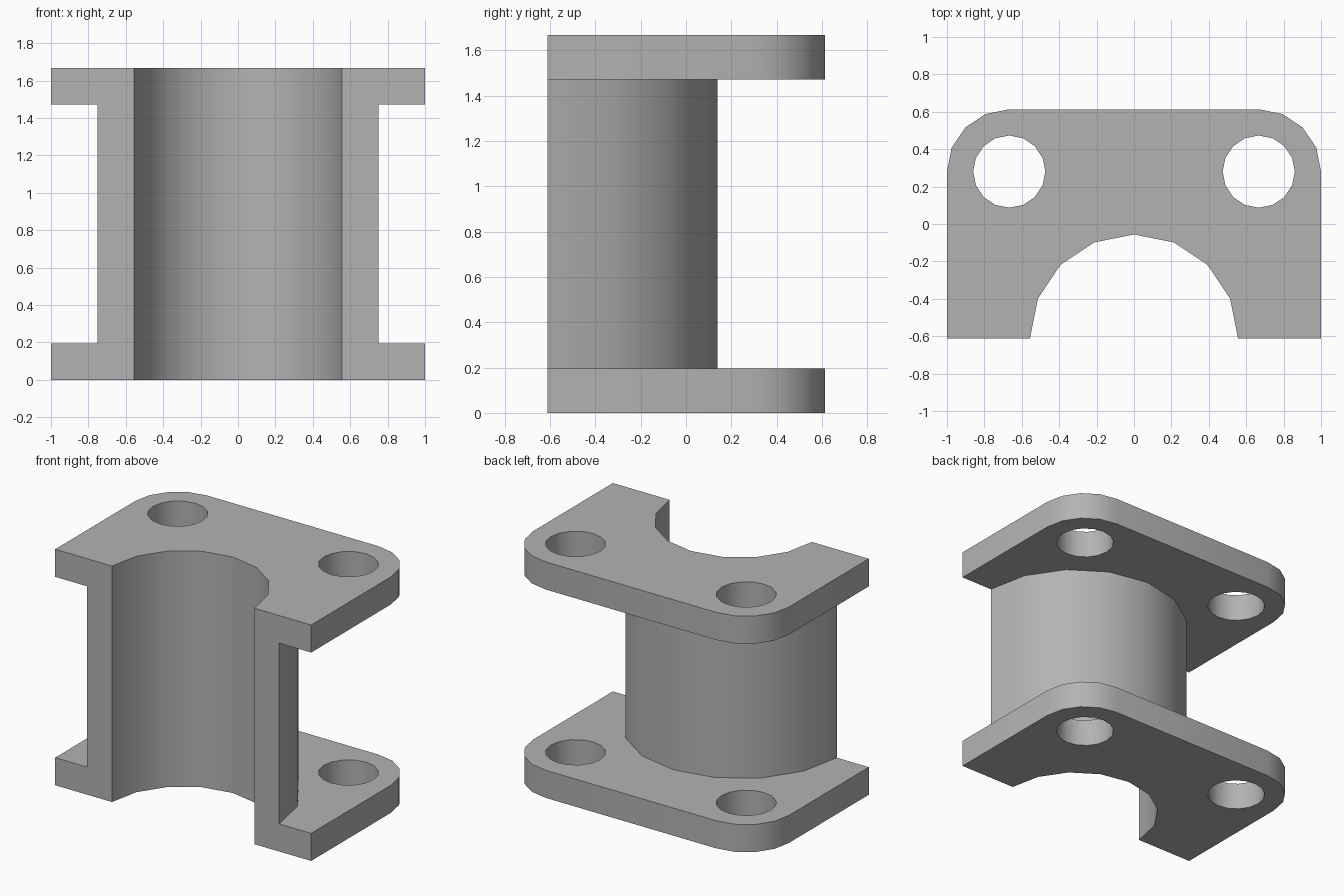
import bpy, bmesh, math

cube = bpy.data.objects.get("Cube")
if cube:
    bpy.data.objects.remove(cube, do_unlink=True)

HALF_DEPTH = 0.612      # front cut plane is y = -HALF_DEPTH
HEIGHT = 1.667
PLATE = 0.195
BORE_R, SLEEVE_R = 0.556, 0.75
HOLE_X, HOLE_Y, HOLE_R = 0.667, 0.28, 0.193
CORNER_R = 1 - HOLE_X

grey = bpy.data.materials.new("plain grey")
grey.use_nodes = True
colour = (0.45, 0.45, 0.45, 1)
grey.diffuse_color = colour
grey.node_tree.nodes["Principled BSDF"].inputs["Base Color"].default_value = colour


def arc(cx, cy, r, start, end, steps):
    angles = [math.radians(start + (end - start) * i / steps) for i in range(steps + 1)]
    return [(cx + r * math.cos(a), cy + r * math.sin(a)) for a in angles]


def extrude_profile(name, loops, z0, z1):
    """Fill closed 2D loops (inner loops become holes) and extrude them from z0 to z1."""
    curve = bpy.data.curves.new(name + "_profile", "CURVE")
    curve.dimensions = "2D"
    curve.fill_mode = "BOTH"
    curve.extrude = (z1 - z0) / 2
    for loop in loops:
        spline = curve.splines.new("POLY")
        spline.points.add(len(loop) - 1)
        for point, (x, y) in zip(spline.points, loop):
            point.co = (x, y, 0, 1)
        spline.use_cyclic_u = True
    helper = bpy.data.objects.new(name + "_helper", curve)
    mesh = bpy.data.meshes.new_from_object(helper)
    bpy.data.objects.remove(helper)
    bpy.data.curves.remove(curve)

    # Weld caps to walls and merge the flat cap triangles
    bm = bmesh.new()
    bm.from_mesh(mesh)
    bmesh.ops.remove_doubles(bm, verts=bm.verts, dist=0.0005)
    bmesh.ops.recalc_face_normals(bm, faces=bm.faces)
    bmesh.ops.translate(bm, verts=bm.verts, vec=(0, 0, (z0 + z1) / 2))
    bm.to_mesh(mesh)
    bm.free()

    mesh.name = name
    mesh.materials.clear()
    mesh.materials.append(grey)
    obj = bpy.data.objects.new(name, mesh)
    bpy.context.collection.objects.link(obj)
    bpy.ops.object.select_all(action="DESELECT")
    obj.select_set(True)
    bpy.context.view_layer.objects.active = obj
    bpy.ops.object.shade_smooth_by_angle(angle=math.radians(30))
    return obj


# Half-round bore, shared by the plates and the sleeve
bore = arc(0, -HALF_DEPTH, BORE_R, 180, 0, 8)

# Flange plates with rounded back corners and two bolt holes
outline = (bore + [(1, -HALF_DEPTH)]
           + arc(HOLE_X, HOLE_Y, CORNER_R, 0, 90, 4)
           + arc(-HOLE_X, HOLE_Y, CORNER_R, 90, 180, 4)
           + [(-1, -HALF_DEPTH)])
holes = [arc(side * HOLE_X, HOLE_Y, HOLE_R, 0, 360, 16)[:-1] for side in (-1, 1)]
extrude_profile("bottom_flange", [outline] + holes, 0, PLATE)
extrude_profile("top_flange", [outline] + holes, HEIGHT - PLATE, HEIGHT)

# Half-pipe sleeve between the flanges
sleeve = bore + arc(0, -HALF_DEPTH, SLEEVE_R, 0, 180, 8)
extrude_profile("sleeve", [sleeve], PLATE, HEIGHT - PLATE)
